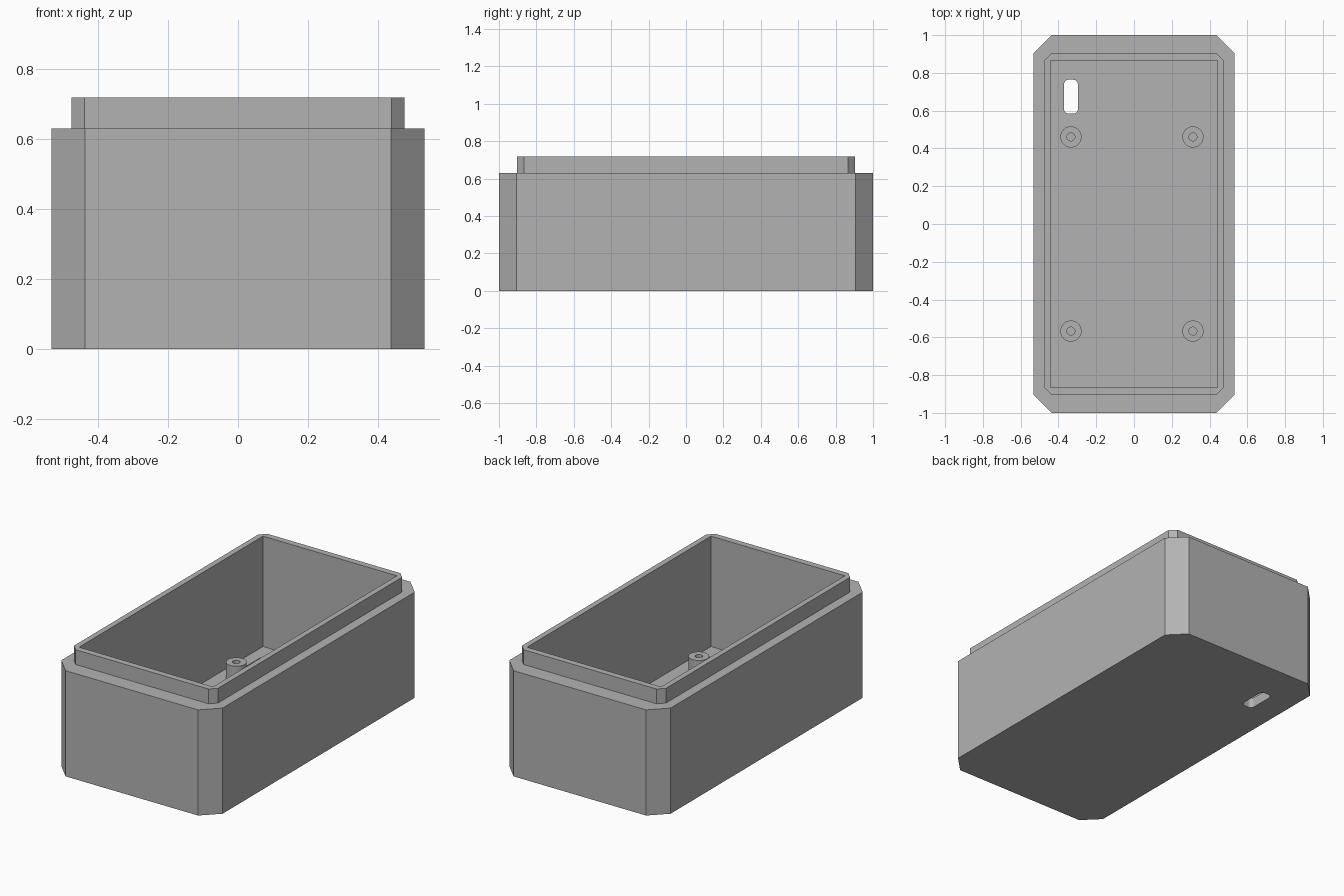
import bpy, bmesh, math

if "Cube" in bpy.data.objects:
    bpy.data.objects.remove(bpy.data.objects["Cube"])

grey = bpy.data.materials.new("plain grey")
grey.diffuse_color = (0.45, 0.45, 0.45, 1)
grey.use_nodes = True
grey.node_tree.nodes["Principled BSDF"].inputs["Base Color"].default_value = grey.diffuse_color


def chamfered(hx, hy, c, z):
    """Rectangle outline with cut corners, eight points."""
    q = [(hx, hy - c), (hx - c, hy)]
    pts = q + [(-x, y) for x, y in reversed(q)]
    pts += [(-x, -y) for x, y in pts]
    return [(x, y, z) for x, y in pts]


def rectangle(hx, hy, z):
    return [(hx, hy, z), (-hx, hy, z), (-hx, -hy, z), (hx, -hy, z)]


def circle(r, z, n=32):
    return [(r * math.cos(2 * math.pi * i / n), r * math.sin(2 * math.pi * i / n), z) for i in range(n)]


def stack(name, rings, location=(0, 0, 0)):
    """Skin a series of outlines and cap both ends."""
    bm = bmesh.new()
    loops = [[bm.verts.new(p) for p in ring] for ring in rings]
    bm.faces.new(list(reversed(loops[0])))
    for a, b in zip(loops, loops[1:]):
        n, m = len(a), len(b)
        for i in range(n):
            j = (i + 1) % n
            if n == m:
                bm.faces.new((a[i], a[j], b[j], b[i]))
            elif i % 2 == 0:  # cut corner meets one sharp corner
                bm.faces.new((a[i], a[j], b[i // 2]))
            else:
                bm.faces.new((a[i], a[j], b[(i // 2 + 1) % m], b[i // 2]))
    bm.faces.new(loops[-1])
    bmesh.ops.recalc_face_normals(bm, faces=bm.faces)
    mesh = bpy.data.meshes.new(name)
    bm.to_mesh(mesh)
    bm.free()
    ob = bpy.data.objects.new(name, mesh)
    ob.location = location
    bpy.context.collection.objects.link(ob)
    mesh.materials.append(grey)
    return ob


FLOOR, SHOULDER, RIM = 0.06, 0.63, 0.718

# Box body: outer wall, shoulder, raised lip, open cavity
body = stack("box_body", [
    chamfered(0.532, 1.0, 0.095, 0),
    chamfered(0.532, 1.0, 0.095, SHOULDER),
    chamfered(0.475, 0.904, 0.037, SHOULDER),
    chamfered(0.475, 0.904, 0.037, RIM),
    rectangle(0.4415, 0.866, RIM),
    rectangle(0.4415, 0.866, FLOOR),
])

# Rounded slot through the floor
sx, sy, r = 0.037, 0.09, 0.025
outline = []
for k, (cx, cy) in enumerate([(1, 1), (-1, 1), (-1, -1), (1, -1)]):
    for i in range(7):
        a = (k + i / 6) * math.pi / 2
        outline.append((cx * (sx - r) + r * math.cos(a), cy * (sy - r) + r * math.sin(a)))
cutter = stack("slot_cutter", [[(x, y, z) for x, y in outline] for z in (-0.1, 0.2)],
               (-0.334, 0.674, 0))
cutter.hide_render = True
cutter.hide_viewport = True
cut = body.modifiers.new("slot", 'BOOLEAN')
cut.operation = 'DIFFERENCE'
cut.solver = 'EXACT'
cut.object = cutter

# Four hollow screw posts standing on the floor
for x, side in ((-0.334, "left"), (0.312, "right")):
    for y, end in ((-0.567, "front"), (0.461, "back")):
        post = stack(f"screw_post_{end}_{side}", [
            circle(0.056, FLOOR - 0.01), circle(0.056, 0.152),
            circle(0.021, 0.152), circle(0.021, FLOOR),
        ], (x, y, 0))
        bpy.ops.object.select_all(action='DESELECT')
        post.select_set(True)
        bpy.context.view_layer.objects.active = post
        bpy.ops.object.shade_smooth_by_angle(angle=math.radians(30))
